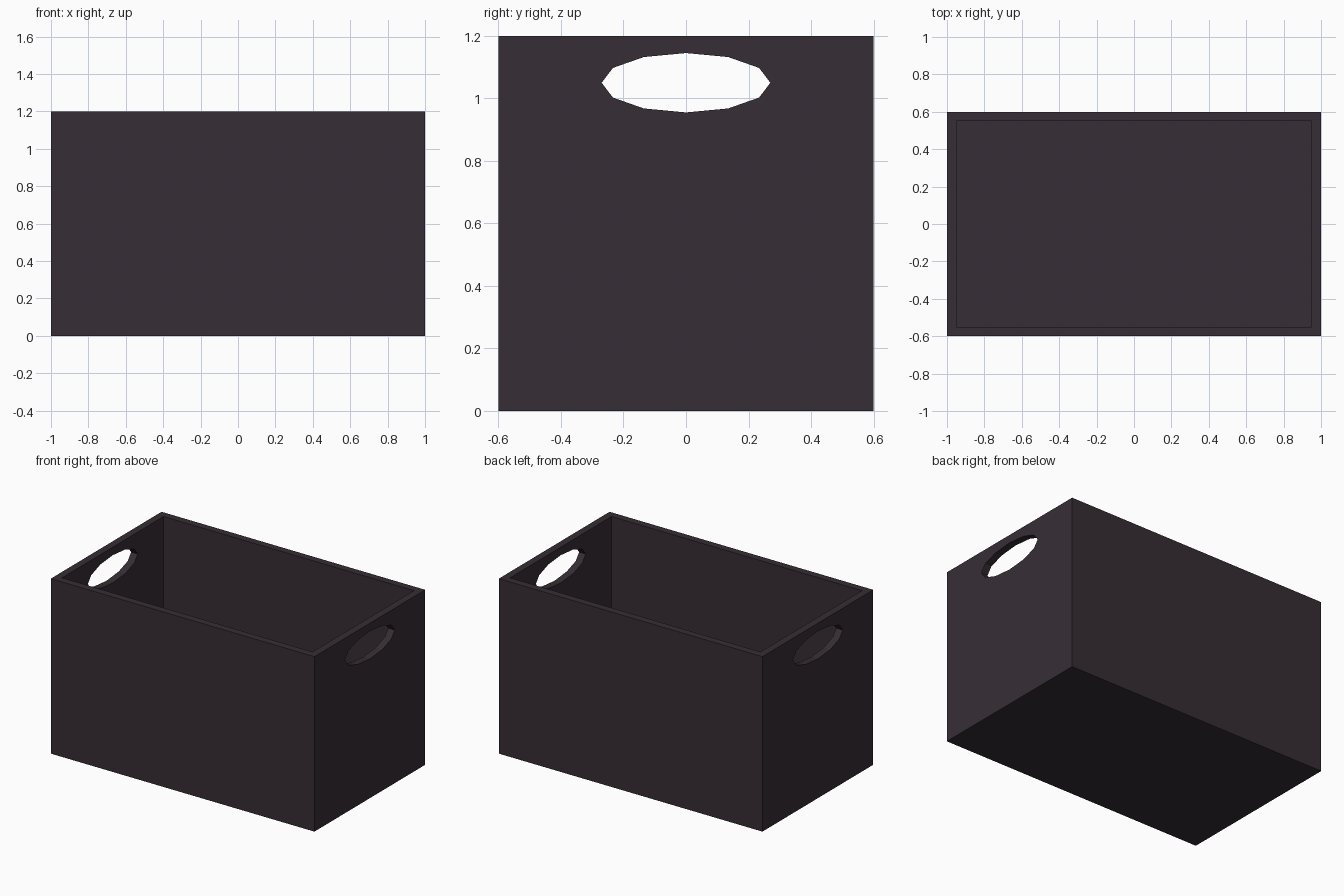
import bpy, bmesh, math
from mathutils import Matrix

if "Cube" in bpy.data.objects:
    bpy.data.objects.remove(bpy.data.objects["Cube"])

L, W, H, T = 2.0, 1.2, 1.2, 0.05   # outer size and wall thickness

mat = bpy.data.materials.new("dark plum grey")
mat.diffuse_color = (0.037, 0.027, 0.036, 1)
mat.use_nodes = True
mat.node_tree.nodes["Principled BSDF"].inputs["Base Color"].default_value = mat.diffuse_color


def new_object(name, bm):
    mesh = bpy.data.meshes.new(name)
    bmesh.ops.recalc_face_normals(bm, faces=bm.faces)
    bm.to_mesh(mesh)
    bm.free()
    mesh.materials.append(mat)
    ob = bpy.data.objects.new(name, mesh)
    bpy.context.collection.objects.link(ob)
    return ob


# Open box: inset the top face to make the rim, then push it down to the floor
bm = bmesh.new()
bmesh.ops.create_cube(bm, size=1, matrix=Matrix.Translation((0, 0, H / 2)) @ Matrix.Diagonal((L, W, H, 1)))
bm.faces.ensure_lookup_table()
top = max(bm.faces, key=lambda f: f.calc_center_median().z)
bmesh.ops.inset_region(bm, faces=[top], thickness=T, use_even_offset=True)
floor = bmesh.ops.extrude_discrete_faces(bm, faces=[top])["faces"][0]
bmesh.ops.translate(bm, verts=floor.verts, vec=(0, 0, T - H))
box = new_object("storage_box", bm)

# Twelve-sided oval bar through both end walls for the hand holes
bm = bmesh.new()
m = (Matrix.Translation((0, 0, 1.05)) @ Matrix.Diagonal((1, 0.27, 0.095, 1))
     @ Matrix.Rotation(math.pi / 2, 4, 'Y'))
bmesh.ops.create_cone(bm, cap_ends=True, segments=12, radius1=1, radius2=1, depth=L + 0.4, matrix=m)
cutter = new_object("handle_cutter", bm)
cutter.hide_render = True

# Cut the hand holes
mod = box.modifiers.new("hand_holes", 'BOOLEAN')
mod.operation = 'DIFFERENCE'
mod.solver = 'EXACT'
mod.object = cutter
bpy.context.view_layer.objects.active = box
box.select_set(True)
bpy.ops.object.modifier_apply(modifier=mod.name)
bpy.data.objects.remove(cutter)
